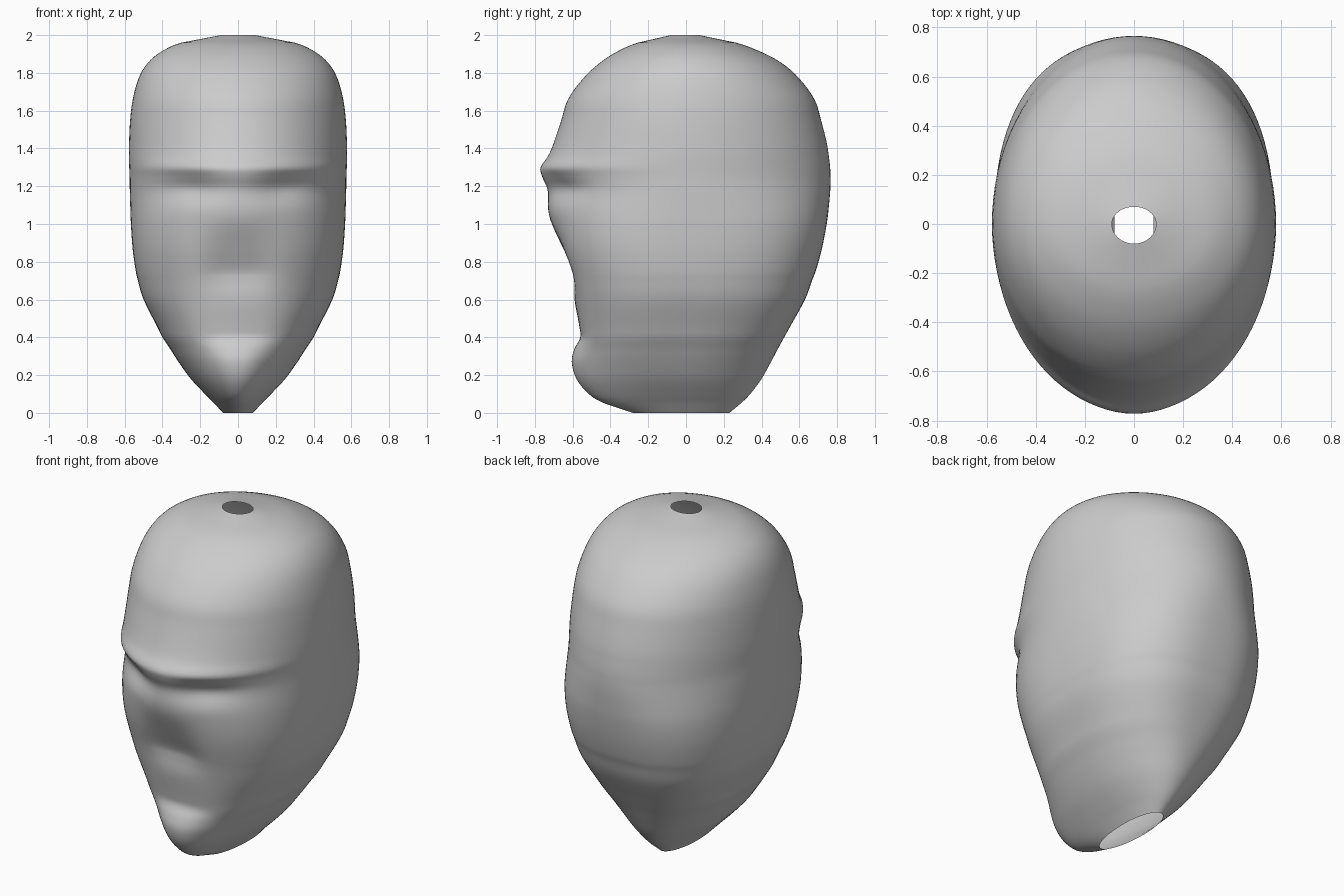
import bpy, bmesh
from math import sin, cos, pi, exp, copysign

if "Cube" in bpy.data.objects:
    bpy.data.objects.remove(bpy.data.objects["Cube"])

# Stations from neck to crown: height, half width, midline depth, cheek depth, back depth
STATIONS = [
    (0.00, .08, .28, .28, .23), (0.05, .125, .43, .42, .29), (0.10, .175, .515, .495, .34),
    (0.18, .25, .58, .545, .40), (0.27, .315, .605, .565, .45), (0.34, .36, .59, .57, .487),
    (0.40, .40, .56, .572, .52), (0.46, .43, .565, .577, .553), (0.60, .50, .59, .598, .63),
    (0.70, .53, .59, .62, .667), (0.76, .543, .598, .637, .69), (0.87, .558, .65, .67, .72),
    (1.00, .567, .71, .702, .745), (1.08, .57, .73, .715, .755), (1.18, .573, .734, .712, .764),
    (1.25, .574, .762, .742, .765), (1.30, .576, .77, .768, .763), (1.36, .578, .73, .73, .756),
    (1.43, .577, .70, .70, .745), (1.55, .571, .66, .66, .715), (1.66, .557, .625, .625, .68),
    (1.77, .527, .545, .545, .60), (1.85, .48, .46, .46, .51), (1.91, .41, .37, .37, .40),
    (1.96, .30, .255, .255, .265), (2.00, .09, .08, .08, .07)]
SIDES, SUB = 96, 4


def catmull(a, b, c, d, t):
    return tuple(.5 * (2*q + (r-p)*t + (2*p-5*q+4*r-s)*t*t + (3*q-p-3*r+s)*t**3)
                 for p, q, r, s in zip(a, b, c, d))


def bump(v, centre, size, power=2):
    return exp(-abs((v - centre) / size) ** power)


def power_of(v, e):
    return copysign(abs(v) ** e, v)


# Smooth the stations into closely spaced rings
rings = []
n = len(STATIONS)
for i in range(n - 1):
    p = [STATIONS[min(max(i + k, 0), n - 1)] for k in (-1, 0, 1, 2)]
    for s in range(SUB):
        if i == n - 2 or i == 0:
            t = s / SUB
            rings.append(tuple(u + (v-u)*t for u, v in zip(p[1], p[2])))
        else:
            rings.append(catmull(*p, s / SUB))
rings.append(STATIONS[-1])

bm = bmesh.new()
loops = []
for z, w, front, cheek, back in rings:
    # The jaw and nape are squarer than the skull
    e_front = 2 / (2 + .4 * bump(z, .65, .42, 4))
    e_back = 2 / (2 + .5 * bump(z, .72, .42, 4))
    loop = []
    for k in range(SIDES):
        a = 2 * pi * k / SIDES
        c, s = cos(a), sin(a)
        if s < 0:
            f = abs(s) ** e_front
            x = w * power_of(c, e_front)
            # Nose, lips and chin stay near the midline
            mid = bump(x, 0, .17, 3)
            y = -f * (cheek + (front - cheek) * mid)
            # Eye sockets under the brow
            y += .028 * f * bump(abs(x), .25, .15) * bump(z, 1.185, .06)
        else:
            x = w * power_of(c, e_back)
            y = back * s ** e_back
        loop.append(bm.verts.new((x, y, z)))
    loops.append(loop)

# Skin the rings, leaving crown and neck open
for lo, hi in zip(loops, loops[1:]):
    for k in range(SIDES):
        m = (k + 1) % SIDES
        bm.faces.new((lo[k], lo[m], hi[m], hi[k]))
for f in bm.faces:
    f.smooth = True
me = bpy.data.meshes.new("head")
bm.to_mesh(me)
bm.free()
bpy.context.collection.objects.link(bpy.data.objects.new("head", me))
